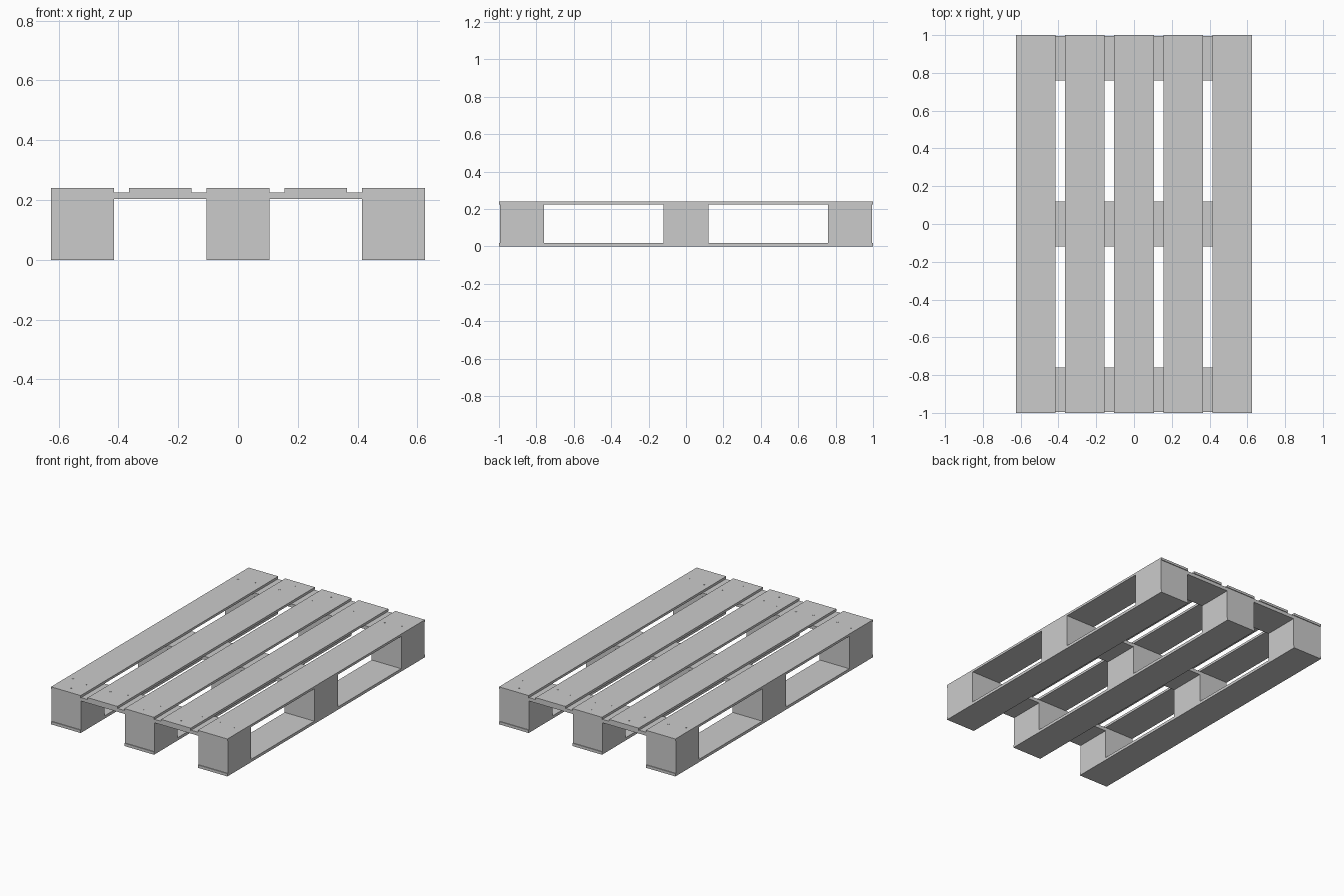
import bpy, bmesh
from mathutils import Matrix

if "Cube" in bpy.data.objects:
    bpy.data.objects.remove(bpy.data.objects["Cube"])


def box(name, x, y, z):
    """Box from (min, max) ranges on each axis."""
    bm = bmesh.new()
    size = [b - a for a, b in (x, y, z)]
    mid = [(a + b) / 2 for a, b in (x, y, z)]
    bmesh.ops.create_cube(bm, size=1, matrix=Matrix.Diagonal((*size, 1)))
    me = bpy.data.meshes.new(name)
    bm.to_mesh(me)
    bm.free()
    ob = bpy.data.objects.new(name, me)
    ob.location = mid
    bpy.context.collection.objects.link(ob)
    return ob


HALF = 0.105                      # half width of every long board
Z_SKID, Z_BLOCK, Z_CROSS, Z_TOP = 0.018, 0.203, 0.225, 0.24
ROWS = {"front": (-0.995, -0.76), "middle": (-0.12, 0.12), "rear": (0.76, 0.995)}
SKIDS = {"left": -0.52, "centre": 0.0, "right": 0.52}

# Bottom skids with three spacer blocks each
for side, cx in SKIDS.items():
    xr = (cx - HALF, cx + HALF)
    box(f"{side}_skid", xr, (-1, 1), (0, Z_SKID))
    for row, yr in ROWS.items():
        box(f"{side}_{row}_block", xr, yr, (Z_SKID, Z_BLOCK))

# Cross boards over the blocks
for row, yr in ROWS.items():
    box(f"{row}_cross_board", (-0.625, 0.625), yr, (Z_BLOCK, Z_CROSS))

# Deck boards
deck_x = [-0.52, -0.26, 0.0, 0.26, 0.52]
for i, cx in enumerate(deck_x):
    box(f"deck_board_{i + 1}", (cx - HALF, cx + HALF), (-1, 1), (Z_CROSS, Z_TOP))

# Nail heads at both ends of each deck board
bm = bmesh.new()
for i, cx in enumerate(deck_x):
    flip = -1 if i % 2 else 1
    for end in (-1, 1):
        for dx, inset in ((-0.065, 0.165), (0.0, 0.055), (0.045, 0.145)):
            bmesh.ops.create_cone(
                bm, cap_ends=True, segments=8, radius1=0.006, radius2=0.006, depth=0.003,
                matrix=Matrix.Translation((cx + dx * flip, end * (1 - inset), Z_TOP - 0.0005)))
me = bpy.data.meshes.new("nail_heads")
bm.to_mesh(me)
bm.free()
bpy.context.collection.objects.link(bpy.data.objects.new("nail_heads", me))
